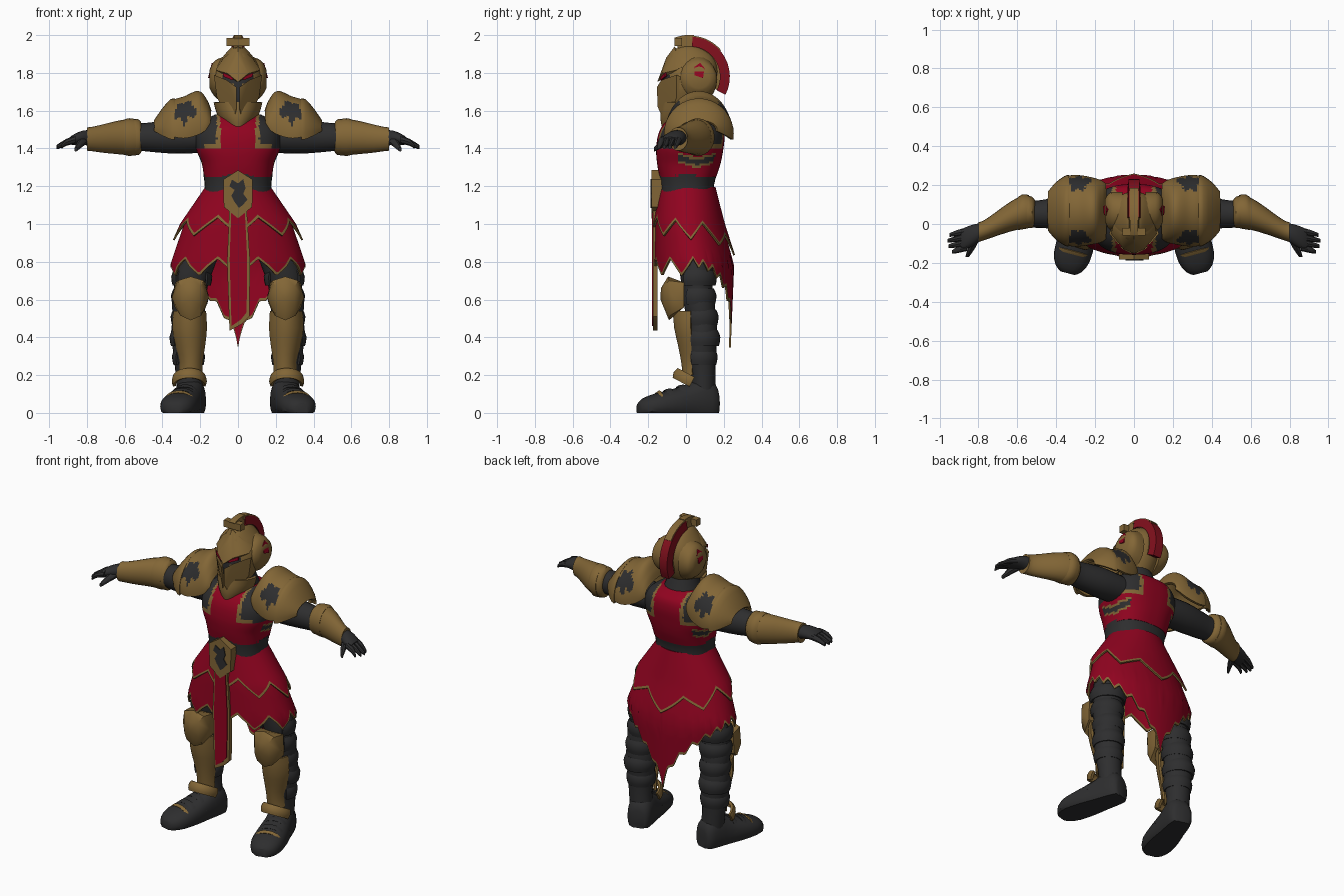
import bpy, bmesh, math
from mathutils import Vector, Matrix

cube = bpy.data.objects.get("Cube")
if cube:
    bpy.data.objects.remove(cube, do_unlink=True)


def material(name, rgb):
    m = bpy.data.materials.new(name)
    m.use_nodes = True
    m.diffuse_color = (*rgb, 1)
    bsdf = next(n for n in m.node_tree.nodes if n.type == 'BSDF_PRINCIPLED')
    bsdf.inputs["Base Color"].default_value = (*rgb, 1)
    bsdf.inputs["Roughness"].default_value = 0.8
    return m


GOLD = material("old gold", (0.225, 0.133, 0.037))
RED = material("crimson cloth", (0.28, 0.001, 0.014))
BLACK = material("charcoal", (0.027, 0.027, 0.028))
CREST = material("dark red", (0.22, 0.005, 0.012))


def finish(name, bm, mats, rule=None, mirror=False, thick=0):
    bmesh.ops.recalc_face_normals(bm, faces=bm.faces)
    if rule:
        for f in bm.faces:
            f.material_index = rule(f.calc_center_median())
    me = bpy.data.meshes.new(name)
    bm.to_mesh(me)
    bm.free()
    ob = bpy.data.objects.new(name, me)
    bpy.context.collection.objects.link(ob)
    for m in mats:
        me.materials.append(m)
    bpy.ops.object.select_all(action='DESELECT')
    bpy.context.view_layer.objects.active = ob
    ob.select_set(True)
    if thick:
        s = ob.modifiers.new("Thickness", 'SOLIDIFY')
        s.thickness, s.offset = thick, 0
    if mirror:
        ob.modifiers.new("Mirror", 'MIRROR').use_mirror_merge = False
    for mod in list(ob.modifiers):
        bpy.ops.object.modifier_apply(modifier=mod.name)
    bpy.ops.object.shade_smooth_by_angle(angle=math.radians(38))


def skin(name, sections, mats, closed=True, caps=True, row_mat=None, **kw):
    """Join neighbouring point rows with quads."""
    bm = bmesh.new()
    rings = [[bm.verts.new(p) for p in s] for s in sections]
    n = len(rings[0])
    for r, (a, b) in enumerate(zip(rings, rings[1:])):
        for i in range(n if closed else n - 1):
            j = (i + 1) % n
            f = bm.faces.new((a[i], a[j], b[j], b[i]))
            if row_mat:
                f.material_index = row_mat(r)
    if caps and closed:
        bm.faces.new(rings[0])
        bm.faces.new(rings[-1])
    finish(name, bm, mats, **kw)


def smooth_rows(rows, sub):
    """Catmull-Rom resampling of the profile rows."""
    out = []
    for i in range(len(rows) - 1):
        p = [rows[max(0, min(len(rows) - 1, i + k))] for k in (-1, 0, 1, 2)]
        for s in range(sub):
            t = s / sub
            out.append([b + 0.5 * t * (c - a + t * (2*a - 5*b + 4*c - d + t * (3*(b - c) + d - a)))
                        for a, b, c, d in zip(*p)])
    return out + [rows[-1]]


def loft(name, rows, mats, axis='z', n=20, arc=None, sub=2, power=1, xf=Matrix(), floor=0, **kw):
    """Rows are (position, centre 1, centre 2, radius 1, radius 2)."""
    a0, a1 = arc or (0, 360)
    sections = []
    for t, c1, c2, r1, r2 in smooth_rows(rows, sub):
        sec = []
        for i in range(n + 1 if arc else n):
            a = math.radians(a0 + (a1 - a0) * i / n)
            u, v = (math.copysign(abs(f) ** power, f) for f in (math.cos(a), math.sin(a)))
            u, v = c1 + r1 * u, c2 + r2 * v
            p = Vector({'x': (t, u, v), 'y': (u, t, v), 'z': (u, v, t)}[axis])
            p.z = max(floor, p.z)
            sec.append(xf @ p)
        sections.append(sec)
    skin(name, sections, mats, closed=not arc, **kw)


def prism(name, pts, y0, y1, mat, **kw):
    skin(name, [[(x, y, z) for x, z in pts] for y in (y0, y1)], [mat], **kw)


def hull(name, pts, mat, **kw):
    bm = bmesh.new()
    for p in pts:
        bm.verts.new(p)
    bmesh.ops.convex_hull(bm, input=bm.verts)
    finish(name, bm, [mat], **kw)


# Legs, ribbed calf bands, greaves and knee guards
loft("legs", [(.08, .25, .09, .07, .065), (.2, .26, .09, .07, .065), (.3, .262, .08, .078, .078),
              (.42, .265, .085, .09, .082), (.5, .262, .08, .083, .077), (.58, .26, .07, .09, .083),
              (.66, .25, .06, .088, .08), (.72, .245, .055, .1, .085), (.8, .22, .05, .105, .09),
              (.98, .17, .03, .11, .1)], [BLACK], mirror=True)
for i, (z, x, y, r) in enumerate([(.3, .262, .08, .082), (.4, .266, .085, .091), (.51, .262, .078, .089),
                                  (.62, .255, .062, .094), (.72, .245, .055, .103)]):
    loft(f"leg_band_{i + 1}", [(z - .045, x, y, r - .008, r - .008), (z, x, y, r, r),
                               (z + .035, x, y, r - .014, r - .014)], [BLACK],
         arc=(-40, 220), thick=.012, mirror=True)
loft("greaves", [(.2, .25, .06, .058, .07), (.27, .248, .06, .058, .078), (.36, .252, .065, .076, .1),
                 (.45, .256, .07, .09, .125), (.54, .255, .07, .084, .132)], [GOLD],
     arc=(200, 340), thick=.015, mirror=True)
hull("knee_guards", [(.25, -.133, .66), (.25, -.135, .6), (.25, -.095, .722), (.25, -.09, .49), (.18, -.09, .7),
                     (.32, -.09, .7), (.155, -.06, .61), (.35, -.06, .61), (.195, -.085, .515),
                     (.305, -.085, .515), (.2, -.12, .67), (.3, -.12, .67), (.2, -.115, .57),
                     (.3, -.115, .57), (.172, -.01, .69), (.33, -.01, .69), (.17, -.01, .56), (.335, -.01, .56)],
     GOLD, mirror=True)
tilt = Matrix.Translation((.258, .025, .168)) @ Matrix.Rotation(math.radians(-28), 4, 'X')
loft("ankle_guards", [(-.026, 0, 0, .078, .085), (0, 0, 0, .085, .094), (.026, 0, 0, .078, .085)],
     [GOLD], arc=(175, 365), thick=.016, floor=-1, xf=tilt, mirror=True)

# Boots turned outwards
turn = Matrix.Translation((.25, .09, 0)) @ Matrix.Rotation(math.radians(15), 4, 'Z')
loft("boots", [(.08, 0, .05, .045, .06), (.06, 0, .06, .068, .1), (0, 0, .07, .078, .125),
               (-.08, 0, .055, .085, .1), (-.17, 0, .045, .096, .08), (-.27, 0, .035, .095, .065),
               (-.33, 0, .025, .07, .05), (-.355, 0, .02, .037, .03)], [BLACK],
     axis='y', power=.85, xf=turn, mirror=True)
for k, (y, r, h, m) in enumerate([(-.13, .092, .142, BLACK), (-.2, .097, .122, BLACK), (-.245, .097, .11, GOLD)]):
    loft(f"boot_strap_{k + 1}", [(y + .022 - .014 * (m == GOLD), 0, 0, r, h + .005), (y, 0, 0, r, h),
                                 (y - .008, 0, 0, r, h - .006)], [m],
         axis='y', arc=(25, 155), power=.85, xf=turn, thick=.007, mirror=True)


# Two-tier skirt with jagged gilded hem
def tri(a, k):
    return abs(((a - math.pi / 2) * k / math.tau) % 1 * 2 - 1)


def lower_hem(a):
    x = abs(math.cos(a))
    if math.sin(a) > 0:
        return .345 + .42 * x ** .7 + .045 * (1 - tri(a, 26))
    return .725 + .09 * (1 - tri(a, 10))


def upper_hem(a):
    s = math.sin(a)
    return .915 + .09 * (1 - tri(a, 8)) + (.03 * -s if s < 0 else -.08 * s ** 3)


PROFILE = [(1.2, .165, -.135, .15), (1.0, .28, -.158, .19), (.78, .355, -.165, .25), (.3, .27, -.15, .23)]


def skirt(name, top, hem, grow):
    sections = []
    for u in [i / 8 for i in range(9)] + [None]:
        sec = []
        for i in range(176):
            a = math.tau * i / 176
            z = hem(a) if u is None else top + (hem(a) + .016 - top) * u
            for hi, lo in zip(PROFILE, PROFILE[1:]):
                if z >= lo[0]:
                    break
            t = (hi[0] - z) / (hi[0] - lo[0])
            rx, f, b = (p + (q - p) * t for p, q in zip(hi[1:], lo[1:]))
            g = grow * (top - z) / .2
            sec.append(((rx + g) * math.cos(a), (f + b) / 2 + ((b - f) / 2 + g * .5) * math.sin(a), z))
        sections.append(sec)
    skin(name, sections, [RED, GOLD], caps=False, row_mat=lambda r: int(r == 8), thick=.01)


skirt("lower_skirt", 1.19, lower_hem, 0)
skirt("upper_skirt", 1.195, upper_hem, .022)

# Front tabard: gilded panel with a cloth face
outline = [(-.045, 1.1), (.045, 1.1), (.064, .8), (.06, .51), (.02, .47), (-.045, .435), (-.058, .8)]
prism("tabard_trim", outline, -.176, -.15, GOLD)
prism("tabard_cloth", [(x * .76, .46 + (z - .435) * .97) for x, z in outline], -.181, -.175, RED)

# Waist and buckle
loft("waist", [(1.12, 0, .005, .185, .145), (1.2, 0, .005, .176, .142), (1.265, 0, .01, .184, .154)],
     [BLACK], n=32, power=.85)
prism("buckle", [(0, 1.285), (.078, 1.235), (.075, 1.09), (0, 1.03), (-.075, 1.09), (-.078, 1.235)],
      -.183, -.12, GOLD)
prism("buckle_emblem", [(-.032, 1.235), (0, 1.215), (.028, 1.238), (.04, 1.19), (.028, 1.16), (.05, 1.13),
                        (.025, 1.1), (.005, 1.085), (-.02, 1.12), (-.035, 1.15), (-.018, 1.18), (-.045, 1.2)],
      -.188, -.181, BLACK)


# Chest: cloth front and back with gilded edges, dark shoulders and flank straps
def chest_rule(c):
    x = abs(c.x)
    d = abs(c.z - 1.325 - .25 * abs(c.y - .06))
    if x > .15 and c.y > -.04 and d < .028:
        return 2 if d < .014 else 1
    if x < .092 or c.z < 1.40:
        return 0
    if x > .175 and c.z < 1.44 and c.y < 0:
        return 2
    return 1 if x < .112 or c.z < 1.42 else 2


loft("chest", [(1.25, 0, .01, .18, .15), (1.32, 0, .015, .192, .168), (1.4, 0, .02, .222, .178),
               (1.48, 0, .03, .225, .175), (1.54, 0, .04, .19, .15), (1.58, 0, .04, .12, .1)],
     [RED, GOLD, BLACK], n=96, sub=7, power=.8, rule=chest_rule)
loft("neck", [(1.52, 0, .04, .13, .12), (1.6, 0, .03, .1, .1), (1.68, 0, .02, .08, .08)], [BLACK])
loft("collar", [(1.515, 0, .02, .06, .14), (1.57, 0, .02, .1, .148), (1.645, 0, .02, .122, .135)], [GOLD],
     arc=(185, 355), thick=.016)


# Shoulder guards with dark blotches, front and back
def blotch(c):
    v = abs(c.y - .07) - .133
    d = math.hypot((c.x - .285) / .055, v / .034)
    return int(d < 1 + .25 * math.sin(5 * math.atan2(v, c.x - .285)) and c.z > 1.51)


loft("shoulder_guards", [(.15, .065, 1.53, .135, .07), (.17, .065, 1.515, .15, .135), (.21, .067, 1.495, .162, .2),
                         (.28, .068, 1.475, .174, .193), (.34, .068, 1.48, .17, .168),
                         (.39, .067, 1.49, .14, .115), (.425, .066, 1.5, .095, .045)], [GOLD, BLACK],
     axis='x', n=64, arc=(-6, 186), sub=6, thick=.018, rule=blotch, mirror=True)
loft("shoulder_rims", [(.335, .068, 1.478, .178, .178), (.355, .068, 1.48, .172, .174),
                       (.4, .067, 1.49, .14, .112), (.438, .066, 1.5, .095, .046)], [GOLD],
     axis='x', arc=(-10, 190), thick=.014, mirror=True)

# Arms, bracers, hands
loft("arms", [(.15, .06, 1.46, .09, .08), (.3, .06, 1.46, .09, .088), (.42, .055, 1.46, .078, .082),
              (.5, .05, 1.46, .07, .074), (.56, .055, 1.46, .068, .072)], [BLACK], axis='x', mirror=True)
loft("bracers", [(.51, .055, 1.458, .068, .072), (.525, .06, 1.46, .08, .094), (.57, .062, 1.46, .085, .096),
                 (.64, .036, 1.458, .076, .088), (.72, -.006, 1.452, .06, .074), (.775, -.034, 1.45, .051, .064),
                 (.8, -.042, 1.45, .051, .062)], [GOLD], axis='x', mirror=True)
loft("bracer_ridges", [(.54, .064, 1.46, .085, .095), (.575, .062, 1.46, .09, .1), (.6, .052, 1.46, .083, .094)],
     [GOLD], axis='x', mirror=True)
loft("palms", [(.78, -.037, 1.455, .042, .042), (.82, -.054, 1.457, .053, .038), (.865, -.073, 1.448, .057, .029),
               (.89, -.083, 1.44, .052, .02)], [BLACK], axis='x', mirror=True)
for i in range(4):
    y, tip = -.035 - .029 * i, (.95, .96, .955, .935)[i]
    loft(f"finger_{i + 1}", [(.86, y, 1.447, .017, .021), (.91, y - .012, 1.432, .016, .018),
                             (tip, y - .022, 1.408, .009, .011)], [BLACK], axis='x', n=8, mirror=True)
loft("thumbs", [(-.07, .815, 1.445, .024, .026), (-.12, .835, 1.425, .02, .02), (-.17, .858, 1.395, .009, .012)],
     [BLACK], axis='y', n=8, mirror=True)

# Helmet with a dark slit for the eyes and mouth
loft("helmet", [(1.6, 0, -.01, .07, .085), (1.65, 0, 0, .1, .118), (1.72, 0, .015, .126, .138),
                (1.79, 0, .025, .128, .143), (1.85, 0, .03, .105, .132), (1.9, 0, .025, .068, .105),
                (1.935, 0, .015, .035, .06), (1.945, 0, .015, .008, .01)], [GOLD, BLACK], n=36, sub=3,
     rule=lambda c: int(c.y < -.05 and c.z < 1.8 and abs(c.x) < (.085 if c.z > 1.74 else .03)))
loft("ear_domes", [(.06, .06, 1.765, .105, .125), (.11, .065, 1.768, .1, .105), (.135, .068, 1.77, .085, .08),
                   (.15, .07, 1.768, .055, .05)], [GOLD], axis='x', mirror=True)
hull("ear_marks", [(x - .25 * z, .07 + y, 1.815 + z) for x in (.132, .148)
                   for y, z in ((-.024, -.028), (.02, -.042), (.028, .01), (.005, .038), (-.026, .016))],
     RED, mirror=True)
hull("cheek_guards", [(.009, -.154, 1.725), (.007, -.15, 1.62), (.018, -.125, 1.565), (.075, -.075, 1.6),
                      (.112, -.05, 1.67), (.128, -.05, 1.79), (.06, -.13, 1.762), (.009, -.11, 1.59),
                      (.1, .02, 1.65), (.1, .02, 1.75)], GOLD, mirror=True)
hull("brow_guard", [(0, -.152, 1.752), (0, -.105, 1.88), (0, -.06, 1.94), (0, -.1, 1.79)] +
     [p for s in (-1, 1) for p in ((.055 * s, -.128, 1.797), (.118 * s, -.05, 1.815), (.075 * s, -.05, 1.88),
                                   (.105 * s, .0, 1.845))], GOLD)
hull("eyes", [(x, y - .5 * (.05 - x), z) for y in (-.125, -.117)
              for x, z in ((.025, 1.76), (.03, 1.777), (.08, 1.802), (.077, 1.78))], RED, mirror=True)


# Crest sweeping over the crown
def crest(name, r0, r1, w, t0, t1, mat):
    secs = []
    for i in range(13):
        t = math.radians(t0 + (t1 - t0) * i / 12)
        secs.append([(x, .02 + r * math.cos(t), 1.78 + r * math.sin(t))
                     for x, r in ((-w, r0), (w, r0), (w * .8, r1), (-w * .8, r1))])
    skin(name, secs, [mat])


crest("crest_base", .09, .172, .028, 112, -26, GOLD)
crest("crest_brush", .16, .212, .034, 86, -27, CREST)
crest("crest_ridge", .2, .217, .028, 90, 40, GOLD)
crest("crest_holder", .14, .221, .026, 112, 84, GOLD)
hull("crest_crossbar", [(x, y, z) for x in (-.06, .06) for y in (-.06, -.02) for z in (1.942, 1.985)], GOLD)
